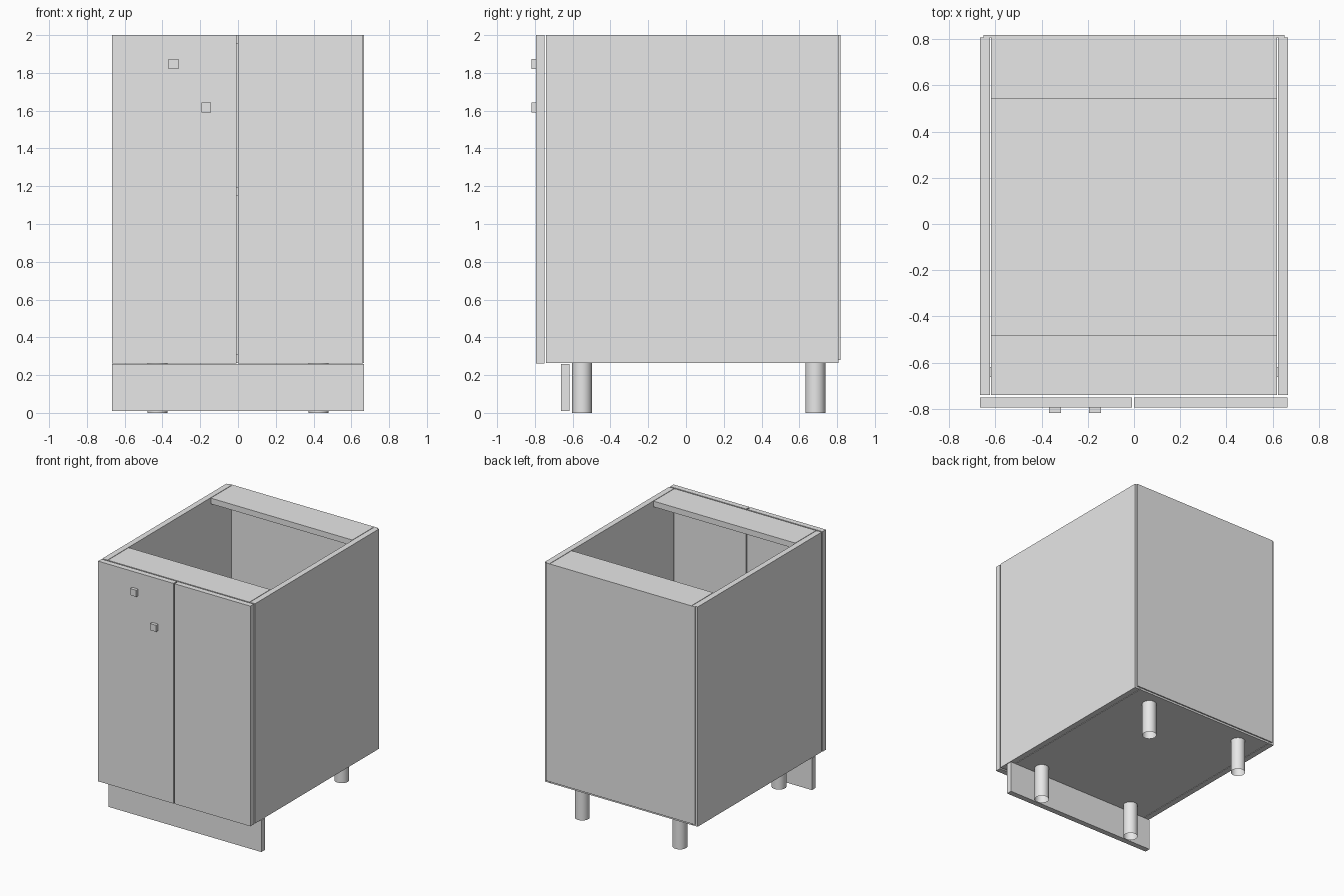
import bpy
import bmesh

cube = bpy.data.objects.get("Cube")
if cube:
    bpy.data.objects.remove(cube, do_unlink=True)

# Single light grey finish
grey = bpy.data.materials.new("light_grey")
grey.use_nodes = True
GREY = (0.8, 0.8, 0.8, 1)
grey.diffuse_color = GREY
grey.node_tree.nodes["Principled BSDF"].inputs["Base Color"].default_value = GREY


def finish(name, bm):
    mesh = bpy.data.meshes.new(name)
    bm.to_mesh(mesh)
    bm.free()
    mesh.materials.append(grey)
    obj = bpy.data.objects.new(name, mesh)
    bpy.context.collection.objects.link(obj)
    return obj


def panel(name, xs, ys, zs):
    """Box spanning the given (min, max) ranges."""
    bm = bmesh.new()
    bmesh.ops.create_cube(bm, size=1)
    for v in bm.verts:
        for axis, (low, high) in enumerate((xs, ys, zs)):
            v.co[axis] = high if v.co[axis] > 0 else low
    return finish(name, bm)


def leg(name, x, y):
    """Open-ended round tube."""
    bm = bmesh.new()
    bmesh.ops.create_cone(bm, cap_ends=False, segments=32,
                          radius1=LEG_R, radius2=LEG_R, depth=BASE)
    bmesh.ops.translate(bm, verts=bm.verts, vec=(x, y, BASE / 2))
    for f in bm.faces:
        f.smooth = True
    return finish(name, bm)


T = 0.045                    # board thickness
BASE, TOP = 0.265, 2.0       # carcass bottom and top
HALF = 0.667                 # half width
FRONT, BACK = -0.74, 0.807   # carcass depth
LEG_R = 0.053
INNER = (-HALF + T + 0.004, HALF - T - 0.004)

# Carcass
panel("right_side", (-HALF, -HALF + T), (FRONT, BACK), (BASE, TOP))
panel("left_side", (HALF - T, HALF), (FRONT, BACK), (BASE, TOP))
panel("bottom_board", INNER, (FRONT, BACK), (BASE, BASE + T))
panel("shelf", INNER, (FRONT + 0.02, BACK - 0.005), (1.15, 1.15 + T))
panel("front_rail", INNER, (FRONT, -0.48), (TOP - T, TOP))
panel("back_rail", INNER, (0.543, BACK), (TOP - T, TOP))
panel("back_board", (-0.65, 0.65), (BACK, 0.817), (0.28, TOP))

# Doors with square knobs
DOOR_Y = (-0.793, -0.75)
panel("right_door", (-HALF, -0.009), DOOR_Y, (0.262, TOP))
panel("left_door", (0, 0.663), DOOR_Y, (0.262, TOP))
for name, x, z in (("upper_knob", -0.342, 1.847), ("lower_knob", -0.168, 1.617)):
    r = 0.026
    panel(name, (x - r, x + r), (-0.818, DOOR_Y[0]), (z - r, z + r))

# Plinth and legs
panel("plinth", (-HALF, HALF), (-0.662, -0.618), (0.01, 0.26))
for depth, y in (("front", -0.55), ("back", 0.685)):
    for side, x in (("right", -0.427), ("left", 0.427)):
        leg(f"{depth}_{side}_leg", x, y)
